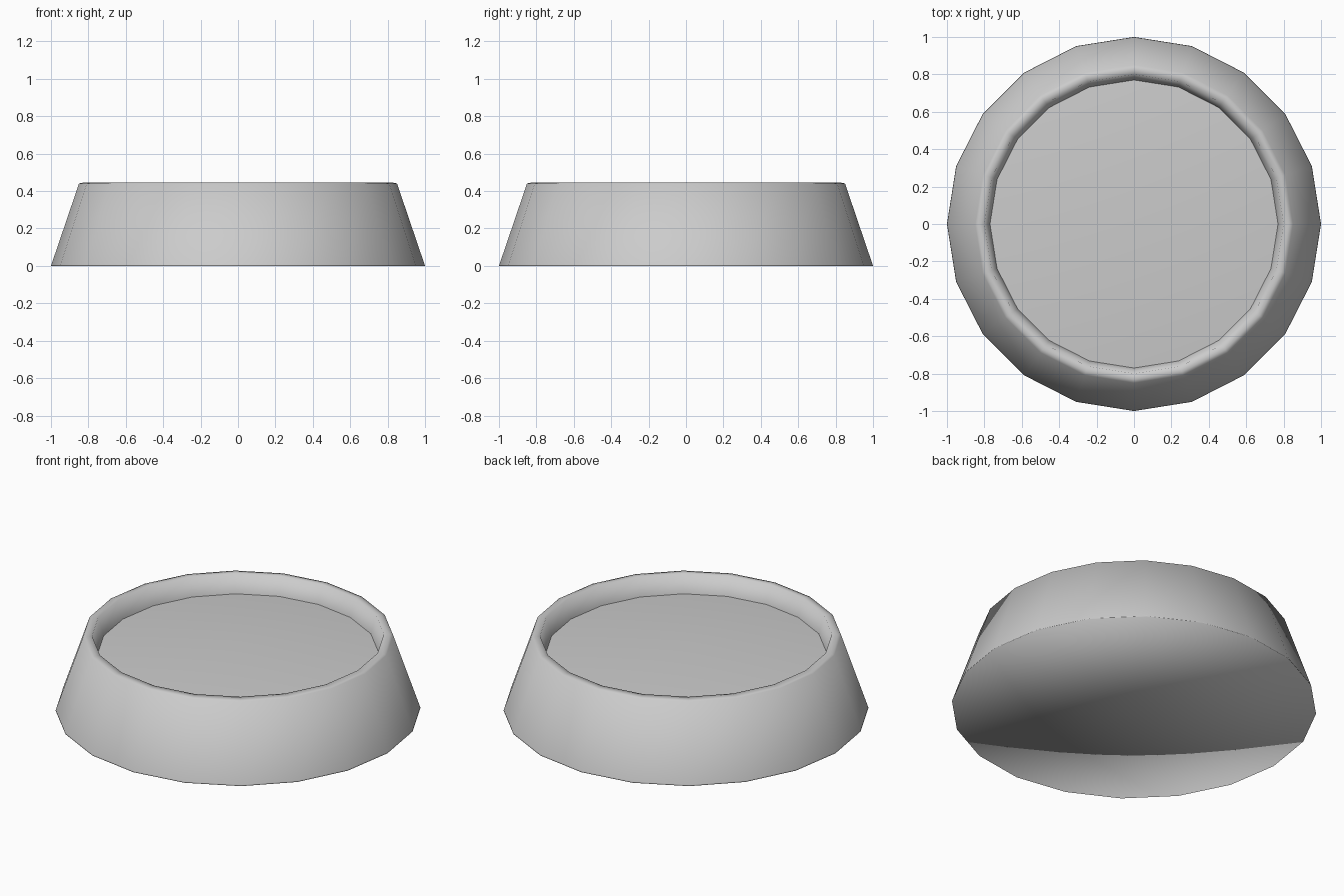
import bpy
import bmesh
from math import cos, sin, tau

SIDES = 20

cube = bpy.data.objects.get("Cube")
if cube:
    bpy.data.objects.remove(cube, do_unlink=True)

# Single plain grey material
grey = bpy.data.materials.new("light_grey")
grey.use_nodes = True
colour = (0.6, 0.6, 0.6, 1.0)
grey.diffuse_color = colour
grey.node_tree.nodes["Principled BSDF"].inputs["Base Color"].default_value = colour

# Cross-section as (radius, height): base, tight base loop, outer lip, crest, inner lip, floor edge
PROFILE = [(1.0, 0.0), (0.998, 0.006), (0.85, 0.441), (0.83, 0.445), (0.80, 0.447), (0.77, 0.338)]
FLOOR_PEAK = 0.395


def ring(bm, radius, height):
    return [bm.verts.new((radius * cos(tau * i / SIDES), radius * sin(tau * i / SIDES), height))
            for i in range(SIDES)]


def fan(bm, verts, height):
    """Close a ring with triangles meeting at a centre point."""
    centre = bm.verts.new((0, 0, height))
    return [bm.faces.new((a, b, centre)) for a, b in zip(verts, verts[1:] + verts[:1])]


bm = bmesh.new()
rings = [ring(bm, r, z) for r, z in PROFILE]

# Sloping outer wall, rounded rim and inner wall
for low, high in zip(rings, rings[1:]):
    for i in range(SIDES):
        j = (i + 1) % SIDES
        bm.faces.new((low[i], low[j], high[j], high[i]))

# Flat underside and gently raised dish floor
fan(bm, rings[0][::-1], 0.0)
fan(bm, rings[-1], FLOOR_PEAK)

# Smooth everywhere except the crease around the floor
for face in bm.faces:
    face.smooth = True
floor_edge = set(rings[-1])
for edge in bm.edges:
    edge.smooth = not floor_edge.issuperset(edge.verts)

mesh = bpy.data.meshes.new("bowl")
bm.to_mesh(mesh)
bm.free()
mesh.materials.append(grey)
bowl = bpy.data.objects.new("bowl", mesh)
bpy.context.collection.objects.link(bowl)
